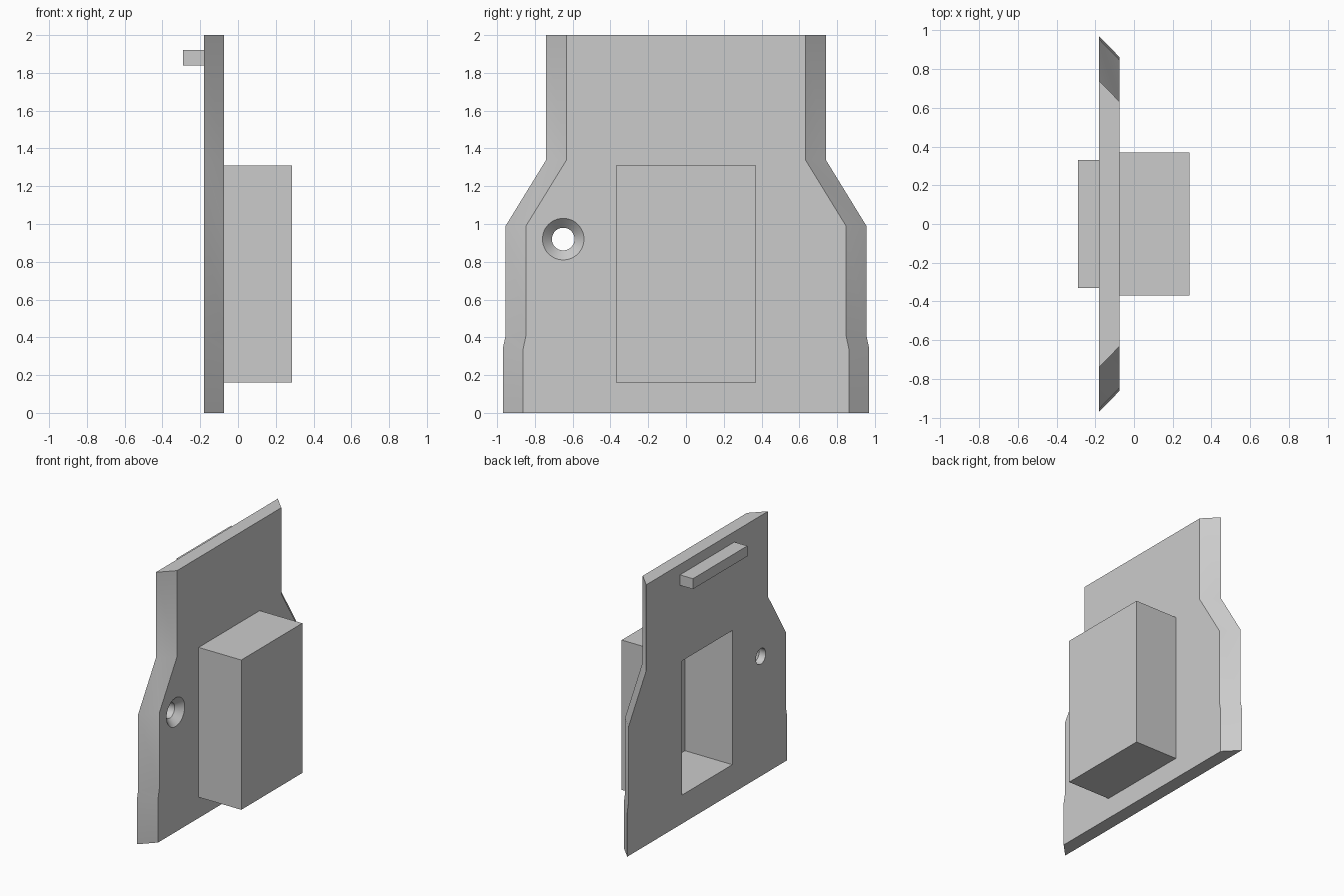
import bpy
import bmesh
import math

default = bpy.data.objects.get("Cube")
if default:
    bpy.data.objects.remove(default, do_unlink=True)

grey = bpy.data.materials.new("light_grey")
grey.use_nodes = True
grey.diffuse_color = (0.6, 0.6, 0.6, 1)
grey.node_tree.nodes["Principled BSDF"].inputs["Base Color"].default_value = (0.6, 0.6, 0.6, 1)


def loft(name, sections):
    """Closed solid through (x, [(y, z), ...]) cross-sections."""
    bm = bmesh.new()
    rings = [[bm.verts.new((x, y, z)) for y, z in pts] for x, pts in sections]
    for a, b in zip(rings, rings[1:]):
        for i in range(len(a)):
            j = (i + 1) % len(a)
            bm.faces.new((a[i], a[j], b[j], b[i]))
    bm.faces.new(rings[0])
    bm.faces.new(rings[-1])
    bmesh.ops.recalc_face_normals(bm, faces=bm.faces)
    mesh = bpy.data.meshes.new(name)
    bm.to_mesh(mesh)
    bm.free()
    mesh.materials.append(grey)
    obj = bpy.data.objects.new(name, mesh)
    bpy.context.collection.objects.link(obj)
    return obj


def block(name, x0, x1, half_width, z0, z1):
    w = half_width
    rect = [(-w, z0), (w, z0), (w, z1), (-w, z1)]
    return loft(name, [(x0, rect), (x1, rect)])


def circle(radius, y, z, sides=48):
    angles = [2 * math.pi * i / sides for i in range(sides)]
    return [(y + radius * math.cos(a), z + radius * math.sin(a)) for a in angles]


def cut(target, cutter):
    mod = target.modifiers.new("cut", "BOOLEAN")
    mod.operation = "DIFFERENCE"
    mod.solver = "EXACT"
    mod.object = cutter
    bpy.context.view_layer.objects.active = target
    bpy.ops.object.modifier_apply(modifier=mod.name)


BACK, FRONT = -0.18, -0.075

# Stepped plate with bevelled sides
half = [(0.97, 0), (0.97, 0.34), (0.955, 0.41), (0.955, 0.99), (0.74, 1.34), (0.74, 2)]


def outline(inset):
    right = [(y - inset, z) for y, z in half]
    return right + [(-y, z) for y, z in reversed(right)]


plate = loft("plate", [(BACK, outline(0)), (FRONT, outline(0.108))])

# Hollow box on one side, rib on the other
box = block("hollow_box", FRONT, 0.287, 0.37, 0.16, 1.31)
rib = block("rib", -0.29, BACK, 0.33, 1.84, 1.92)

# Pocket through the plate into the box
pocket = block("pocket_cutter", -0.3, 0.222, 0.305, 0.22, 1.25)
cut(plate, pocket)
cut(box, pocket)

# Countersunk screw hole
drill = loft("drill_cutter", [(x, circle(r, -0.65, 0.92)) for x, r in
                              ((-0.3, 0.06), (-0.125, 0.06), (FRONT, 0.11), (-0.065, 0.12))])
cut(plate, drill)

for cutter in (pocket, drill):
    bpy.data.objects.remove(cutter, do_unlink=True)

# Smooth the hole and the shallow bends, keep real edges sharp
bpy.ops.object.select_all(action="DESELECT")
plate.select_set(True)
bpy.context.view_layer.objects.active = plate
bpy.ops.object.shade_smooth_by_angle(angle=math.radians(30))
